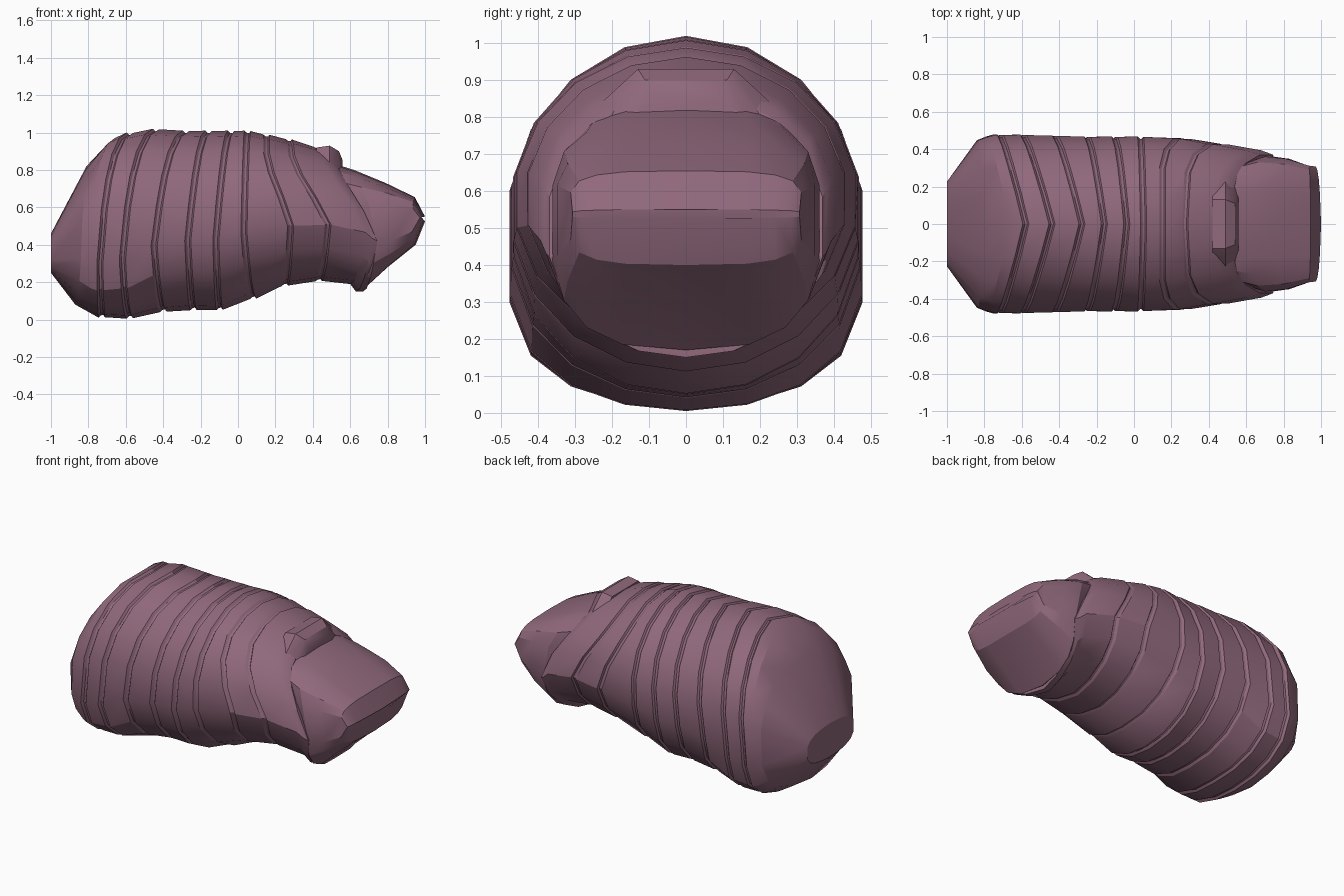
import bpy, bmesh
from math import sin, cos, radians, copysign

if "Cube" in bpy.data.objects:
    bpy.data.objects.remove(bpy.data.objects["Cube"])

SIDES = 18
mat = bpy.data.materials.new("plum_hide")
mat.diffuse_color = (0.28, 0.14, 0.20, 1)
mat.use_nodes = True
mat.node_tree.nodes["Principled BSDF"].inputs["Base Color"].default_value = mat.diffuse_color


def spow(v, p):
    return copysign(abs(v) ** p, v)


def ring(xs, zt, zb, w, top=1.0, low=1.0, side=1.0, k=1.0, dx=0.0):
    """Bent cross-section: xs gives x at 0, 50, 100 and 180 degrees from the top."""
    knots = (0, 50, 100, 180)
    zc, zr = (zt + zb) / 2, (zt - zb) / 2
    pts = []
    for i in range(SIDES):
        d = i * 360 / SIDES
        m = min(d, 360 - d)
        j = 0 if m < 50 else 1 if m < 100 else 2
        t = (m - knots[j]) / (knots[j + 1] - knots[j])
        x = xs[j] + (xs[j + 1] - xs[j]) * t + dx
        c, s = cos(radians(d)), sin(radians(d))
        pts.append((x, k * w * spow(s, side), zc + k * zr * spow(c, top if c > 0 else low)))
    return pts


def loft(name, rings):
    bm = bmesh.new()
    loops = [[bm.verts.new(p) for p in r] for r in rings]
    for a, b in zip(loops, loops[1:]):
        for i in range(len(a)):
            j = (i + 1) % len(a)
            bm.faces.new((a[i], a[j], b[j], b[i]))
    bm.faces.new(loops[0])
    bm.faces.new(loops[-1])
    bmesh.ops.recalc_face_normals(bm, faces=bm.faces)
    me = bpy.data.meshes.new(name)
    bm.to_mesh(me)
    bm.free()
    ob = bpy.data.objects.new(name, me)
    bpy.context.collection.objects.link(ob)
    me.materials.append(mat)
    bpy.ops.object.select_all(action='DESELECT')
    ob.select_set(True)
    bpy.context.view_layer.objects.active = ob
    bpy.ops.object.shade_smooth_by_angle(angle=radians(25))
    return ob


# Body: blunt tail, then segments separated by shallow grooves
body = [
    ring((-1.0, -1.0, -1.0, -1.0), .46, .25, .23, .6, .6),
    ring((-.81, -.82, -.84, -.87), .82, .08, .455, .8, .6),
    ring((-.66, -.75, -.79, -.78), .97, .03, .475, 1, .5),
]
grooves = [  # x at four angles, top z, bottom z, half width, lower roundness
    ((-.58, -.68, -.74, -.73), 1.00, .01, .485, .5),
    ((-.44, -.55, -.62, -.58), 1.02, .005, .485, .55),
    ((-.28, -.38, -.45, -.40), 1.01, .04, .48, .75),
    ((-.16, -.22, -.27, -.24), 1.01, .05, .475, .85),
    ((-.04, -.08, -.12, -.10), 1.01, .05, .475, .85),
    ((.05, .04, .03, .08), 1.01, .11, .475, .9),
    ((.15, .15, .28, .25), .99, .18, .465, .9),
    ((.27, .29, .48, .43), .965, .205, .435, .9),
]
for xs, zt, zb, w, low in grooves:
    for k, dx in ((1, -.015), (.975, -.003), (.97, .010), (.995, .018)):
        body.append(ring(xs, zt, zb, w, 1, low, 1, k, dx))

# Collar: forward-leaning lip around the head
body += [
    ring((.40, .47, .68, .60), .925, .19, .40, .9, .8),
    ring((.46, .53, .72, .63), .90, .15, .385, .9, .8),
    ring((.49, .56, .745, .67), .87, .15, .375, .9, .8),
    ring((.50, .57, .74, .67), .83, .19, .345, .9, .8),
]
loft("segmented_body", body)

# Head: wedge flattening to a horizontal chisel edge
loft("wedge_head", [
    ring((.46, .50, .66, .62), .85, .20, .33, .6, .8, .7),
    ring((.62, .64, .74, .68), .80, .17, .365, .5, .8, .7),
    ring((.79, .79, .83, .80), .73, .28, .352, .4, .6, .65),
    ring((.945, .94, .93, .95), .655, .40, .315, .35, .45, .6),
    ring((1.0, .985, .965, 1.0), .55, .525, .31, .4, .4, .6),
])

# Brow flap: small raised plate on top of the collar
arch = [(-.27, .78), (-.25, .82), (-.13, .93), (.13, .93), (.25, .82), (.27, .78)]
loft("brow_flap", [
    [(x, y * s, z + dz) for y, z in arch]
    for x, s, dz in ((.42, 1, -.01), (.49, 1, .0), (.54, .85, -.03), (.56, .8, -.08))
])
